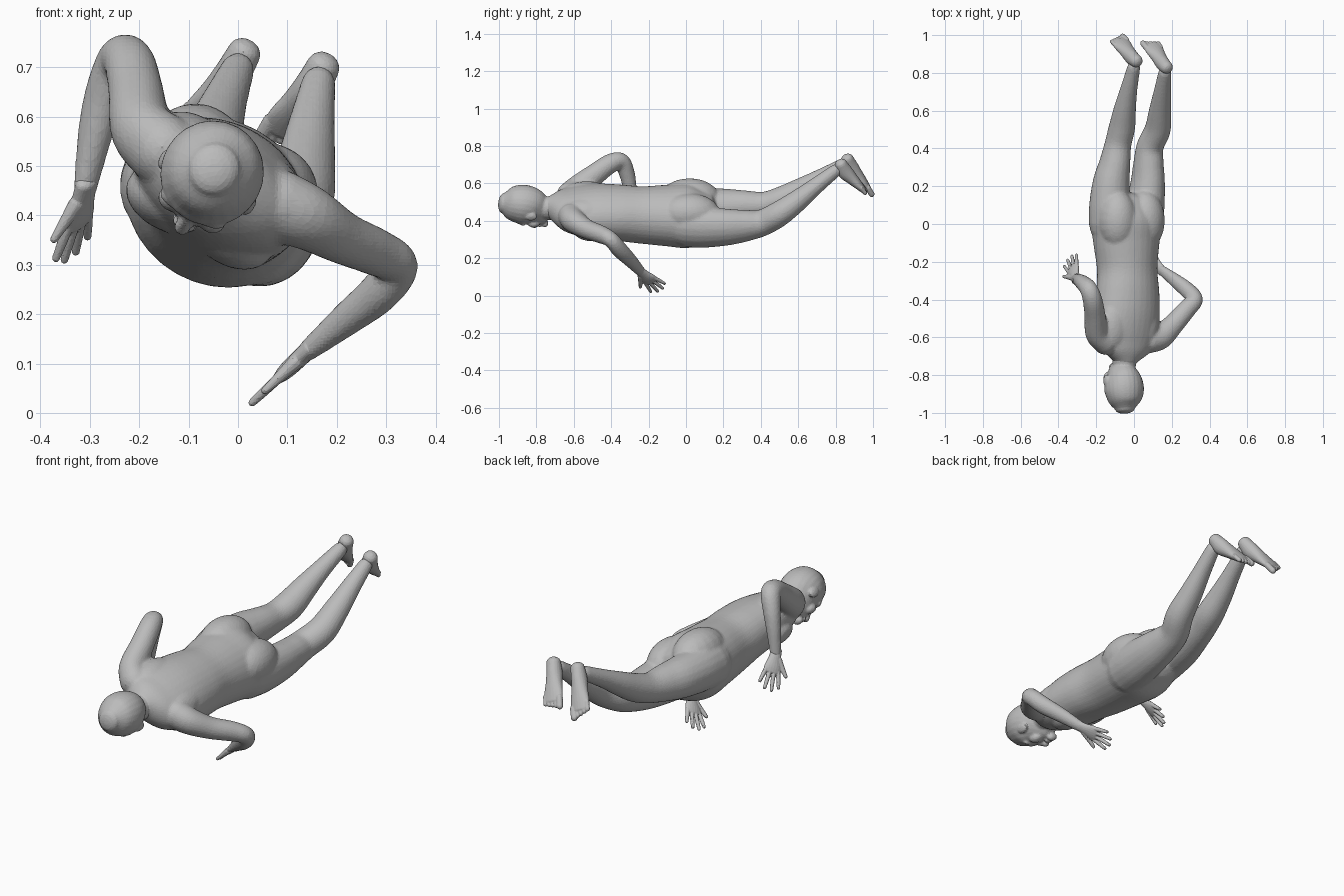
import bpy, bmesh, math
from mathutils import Vector, Matrix

if "Cube" in bpy.data.objects:
    bpy.data.objects.remove(bpy.data.objects["Cube"])

skin = bpy.data.materials.new("plain_grey")
skin.use_nodes = True
skin.diffuse_color = (0.5, 0.5, 0.5, 1)
skin.node_tree.nodes["Principled BSDF"].inputs["Base Color"].default_value = (0.5, 0.5, 0.5, 1)

# The whole body is rolled: SIDE runs to the model's left, BACK out of its spine
ROLL = math.radians(29)
SIDE = Vector((math.cos(ROLL), 0, -math.sin(ROLL)))
BACK = Vector((math.sin(ROLL), 0, math.cos(ROLL)))


def spline(rings, steps=5):
    """Catmull-Rom resampling of rings (x, y, z, half width, half depth)."""
    r = [Vector(p) for p in rings]
    r = [2 * r[0] - r[1]] + r + [2 * r[-1] - r[-2]]
    out = []
    for p0, p1, p2, p3 in zip(r, r[1:], r[2:], r[3:]):
        for k in range(steps):
            t = k / steps
            out.append(p1 + (p2 - p0) * (t / 2) + (2 * p0 - 5 * p1 + 4 * p2 - p3) * (t * t / 2)
                       + (3 * p1 - p0 - 3 * p2 + p3) * (t ** 3 / 2))
    return out + [r[-2]]


def loft(bm, rings, side=SIDE, n=20, cap=1.0):
    """Closed elliptical tube through the rings, with domed ends."""
    pts = spline(rings)
    pos = [Vector(p[:3]) for p in pts]
    tan = [(pos[min(i + 1, len(pos) - 1)] - pos[max(i - 1, 0)]).normalized() for i in range(len(pos))]
    sections = [(pos[i], tan[i], pts[i][3], pts[i][4]) for i in range(len(pos))]

    def dome(end, sign):
        c, t, a, b = sections[end]
        angles = [math.radians(d) for d in (25, 50, 75)]
        return [(c + t * sign * cap * min(a, b) * math.sin(q), t, a * math.cos(q), b * math.cos(q))
                for q in angles]
    sections = dome(0, -1)[::-1] + sections + dome(-1, 1)
    loops = []
    for c, t, a, b in sections:
        s = (side - t * side.dot(t)).normalized()
        u = t.cross(s)
        loops.append([bm.verts.new(c + s * a * math.cos(2 * math.pi * j / n)
                                   + u * b * math.sin(2 * math.pi * j / n)) for j in range(n)])
    for l0, l1 in zip(loops, loops[1:]):
        for j in range(n):
            bm.faces.new((l0[j], l0[(j + 1) % n], l1[(j + 1) % n], l1[j]))
    bm.faces.new(loops[0][::-1])
    bm.faces.new(loops[-1])


def blob(bm, centre, size, side=SIDE, up=BACK):
    """Ellipsoid with its axes on side, forward and up."""
    rot = Matrix((side, up.cross(side), up)).transposed().to_4x4()
    bmesh.ops.create_uvsphere(bm, u_segments=20, v_segments=12, radius=1,
                              matrix=Matrix.Translation(centre) @ rot @ Matrix.Diagonal((*size, 1)))


def finish(name, bm, voxel, soften, keep):
    """Fuse the overlapping forms, soften the joins and reduce to facets."""
    bmesh.ops.recalc_face_normals(bm, faces=bm.faces)
    mesh = bpy.data.meshes.new(name)
    bm.to_mesh(mesh)
    bm.free()
    mesh.materials.append(skin)
    ob = bpy.data.objects.new(name, mesh)
    bpy.context.collection.objects.link(ob)
    fuse = ob.modifiers.new("fuse", 'REMESH')
    fuse.mode, fuse.voxel_size = 'VOXEL', voxel
    soft = ob.modifiers.new("soften", 'SMOOTH')
    soft.factor, soft.iterations = 0.5, soften
    low = ob.modifiers.new("facets", 'DECIMATE')
    low.ratio = keep


# Body: torso, buttocks, shoulder blades, arms and legs
body = bmesh.new()
loft(body, [(-.045, -.73, .475, .062, .06), (-.043, -.67, .47, .14, .09), (-.042, -.6, .46, .178, .113),
            (-.036, -.48, .452, .182, .135), (-.033, -.36, .443, .174, .143), (-.036, -.24, .431, .163, .15),
            (-.04, -.1, .428, .18, .16), (-.042, .02, .426, .192, .165), (-.04, .12, .425, .165, .12)], n=32, cap=.4)
for s in (-1, 1):
    blob(body, Vector((-.043, .02, .43)) + SIDE * s * .083 + BACK * .06, (.105, .16, .104))
    blob(body, Vector((-.045, -.53, .46)) + SIDE * s * .085 + BACK * .045, (.085, .14, .065))
    blob(body, Vector((-.045, -.5, .455)) + SIDE * s * .075 - BACK * .07, (.09, .11, .06))
# Left arm reaches outward and folds under, right arm is lifted with the forearm hanging
loft(body, [(.08, -.61, .42, .072, .077), (.14, -.595, .395, .064, .07), (.21, -.53, .355, .053, .056),
            (.28, -.45, .325, .048, .05), (.322, -.4, .298, .042, .044), (.287, -.355, .245, .044, .042),
            (.22, -.3, .19, .038, .034), (.14, -.24, .125, .028, .021)], side=Vector((.3, .6, .5)))
loft(body, [(-.15, -.62, .53, .072, .077), (-.195, -.575, .575, .064, .07), (-.207, -.48, .652, .056, .058),
            (-.22, -.4, .708, .052, .052), (-.24, -.345, .715, .048, .045), (-.267, -.315, .65, .042, .043),
            (-.288, -.3, .57, .036, .037), (-.31, -.285, .45, .027, .021)], side=Vector((.6, .5, .4)))
# Legs
loft(body, [(.045, 0, .372, .102, .118), (.06, .1, .366, .099, .114), (.073, .22, .366, .088, .102),
            (.077, .32, .374, .079, .087), (.085, .41, .39, .072, .072), (.125, .5, .438, .07, .068),
            (.138, .6, .51, .06, .057), (.15, .7, .59, .047, .044), (.163, .8, .668, .035, .035)])
loft(body, [(-.13, 0, .465, .107, .117), (-.13, .1, .468, .107, .11), (-.12, .22, .472, .098, .1),
            (-.102, .32, .476, .082, .088), (-.085, .42, .484, .071, .072), (-.064, .51, .515, .071, .068),
            (-.048, .61, .57, .06, .057), (-.028, .71, .628, .047, .044), (-.001, .83, .695, .035, .035)])
finish("body", body, .007, 14, .22)

# Head with neck, jaw, nose, lips, brow and ears
head = bmesh.new()


def at(y, out, across=0):
    return Vector((-.05, y, .49)) - BACK * out + SIDE * across


loft(head, [(-.052, -.84, .475, .064, .066), (-.052, -.76, .468, .06, .062), (-.047, -.68, .47, .075, .07)])
loft(head, [(*at(y, out), a, b) for y, out, a, b in (
    (-.978, -.004, .053, .055), (-.94, 0, .085, .088), (-.89, .002, .103, .105), (-.845, .012, .101, .108),
    (-.81, .032, .085, .098), (-.78, .056, .067, .078), (-.755, .074, .046, .055))], n=24, cap=.5)
loft(head, [(*at(-.86, .105), .01, .014), (*at(-.835, .116), .013, .017), (*at(-.81, .131), .017, .016)], n=12)
blob(head, at(-.782, .124), (.026, .013, .013))
blob(head, at(-.755, .118), (.028, .02, .02))
for s in (-1, 1):
    blob(head, at(-.872, .088, s * .035), (.04, .016, .018))
    blob(head, at(-.815, .09, s * .045), (.03, .035, .025))
    blob(head, at(-.83, .026, s * .096), (.013, .034, .023))
finish("head", head, .005, 8, .2)


def hand(name, wrist, along, little):
    """Palm, four fingers and a thumb; little points toward the little finger."""
    bm = bmesh.new()
    d = Vector(along).normalized()
    w = Vector(little)
    w = (w - d * w.dot(d)).normalized()
    p = Vector(wrist)
    loft(bm, [(*(p + d * t), a, b) for t, a, b in (
        (-.02, .027, .019), (.025, .031, .018), (.065, .042, .017), (.088, .04, .013))], side=w, cap=.7)
    for i, length in enumerate((.074, .086, .083, .066)):
        k = i - 1.5
        root = p + d * (.09 - abs(k) * .006) + w * k * .021
        ray = (d + w * k * .17).normalized()
        loft(bm, [(*(root + ray * length * t), r, r) for t, r in ((-.2, .011), (.5, .01), (1, .0083))],
             side=w, n=10)
    root = p + d * .025 - w * .02
    ray = (d - w * .8).normalized()
    loft(bm, [(*(root + ray * t), r, r * .9) for t, r in ((0, .018), (.045, .013), (.085, .009))], side=w, n=10)
    finish(name, bm, .003, 2, .2)


hand("left_hand", (.14, -.24, .125), (-.098, .1, -.092), (.45, .75, .42))
hand("right_hand", (-.31, -.285, .45), (-.03, .105, -.132), (.6, .58, .4))


def foot(name, heel, toe, sole):
    """Heel, arch and ball in one form, then five toes; sole faces away from the shin."""
    bm = bmesh.new()
    h, f = Vector(heel), Vector(toe) - Vector(heel)
    length = f.length
    f.normalize()
    sole = Vector(sole)
    sole = (sole - f * sole.dot(f)).normalized()
    w = sole.cross(f)
    loft(bm, [(*(h + f * length * t + sole * s), a, b) for t, s, a, b in (
        (0, 0, .034, .034), (.22, -.006, .037, .041), (.45, .001, .041, .033),
        (.68, .009, .049, .024), (.84, .014, .048, .017))], side=w, cap=.8)
    inner = 1 if w.x * (0.09 - h.x) > 0 else -1
    for i in range(5):
        root = h + f * length * (.88 - .018 * i) + w * inner * (.036 - .019 * i) + sole * .015
        r = .016 if i == 0 else .0115
        loft(bm, [(*(root + f * t), r, r) for t in (-.02, .008, .024 - .002 * i)], side=w, n=10)
    finish(name, bm, .0035, 4, .2)


foot("left_foot", (.173, .828, .702), (.078, .953, .535), (.1, .75, .6))
foot("right_foot", (.013, .862, .73), (-.095, .975, .545), (.1, .75, .6))
